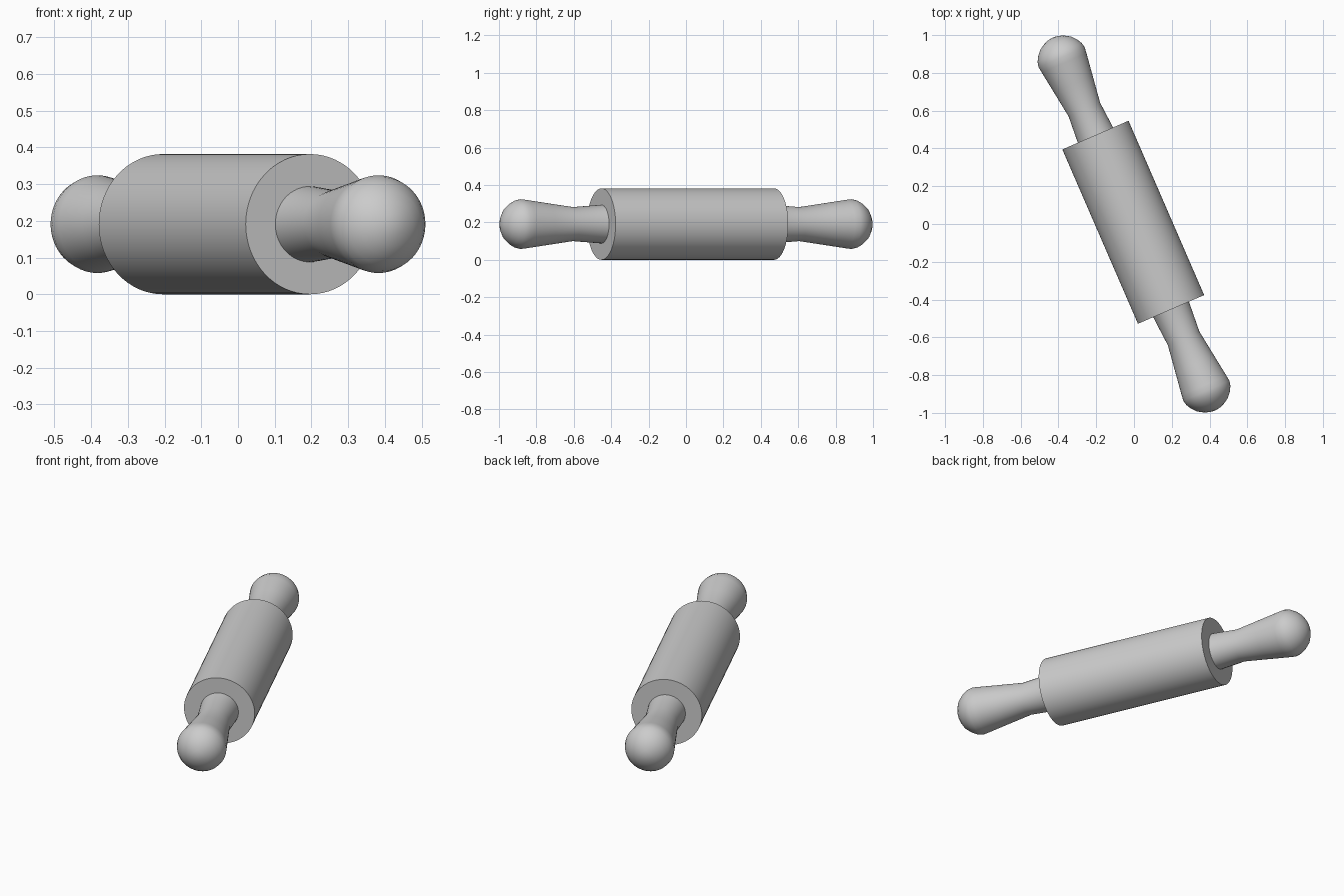
import bpy, bmesh, math
from mathutils import Matrix, Vector

if "Cube" in bpy.data.objects:
    bpy.data.objects.remove(bpy.data.objects["Cube"])

SIDES = 64
R = 0.191                      # roller radius and axis height
TILT = math.radians(23.45)     # turn of the axis in plan
# local z -> horizontal y axis, then turned about z and lifted
PLACE = (Matrix.Translation((0, 0, R)) @ Matrix.Rotation(TILT, 4, 'Z')
         @ Matrix.Rotation(math.radians(-90), 4, 'X'))


def lathe(name, profile, matrix):
    """Spin a (radius, height) profile around local z."""
    bm = bmesh.new()
    verts = [bm.verts.new((r, 0, h)) for r, h in profile]
    edges = [bm.edges.new(p) for p in zip(verts, verts[1:])]
    bmesh.ops.spin(bm, geom=verts + edges, cent=(0, 0, 0), axis=(0, 0, 1),
                   angle=math.tau, steps=SIDES, use_duplicate=False)
    bmesh.ops.remove_doubles(bm, verts=bm.verts, dist=1e-5)
    bmesh.ops.recalc_face_normals(bm, faces=bm.faces)
    mesh = bpy.data.meshes.new(name)
    bm.to_mesh(mesh)
    bm.free()
    obj = bpy.data.objects.new(name, mesh)
    bpy.context.collection.objects.link(obj)
    obj.matrix_world = matrix
    bpy.ops.object.select_all(action='DESELECT')
    obj.select_set(True)
    bpy.context.view_layer.objects.active = obj
    bpy.ops.object.shade_smooth_by_angle(angle=math.radians(40))
    return obj


# Roller barrel
lathe("roller", [(0, -0.493), (R, -0.493), (R, 0.513), (0, 0.513)], PLACE)

# Handles: narrow neck, flared grip, rounded end
handle = [(0, 0.46), (0.105, 0.46), (0.102, 0.51), (0.091, 0.66),
          (0.112, 0.81), (0.129, 0.93), (0.133, 0.962), (0.127, 0.99),
          (0.113, 1.015), (0.089, 1.043), (0.06, 1.061), (0.03, 1.073),
          (0, 1.077)]
lathe("handle_back", handle, PLACE)
lathe("handle_front", handle, PLACE @ Matrix.Rotation(math.pi, 4, 'X'))
